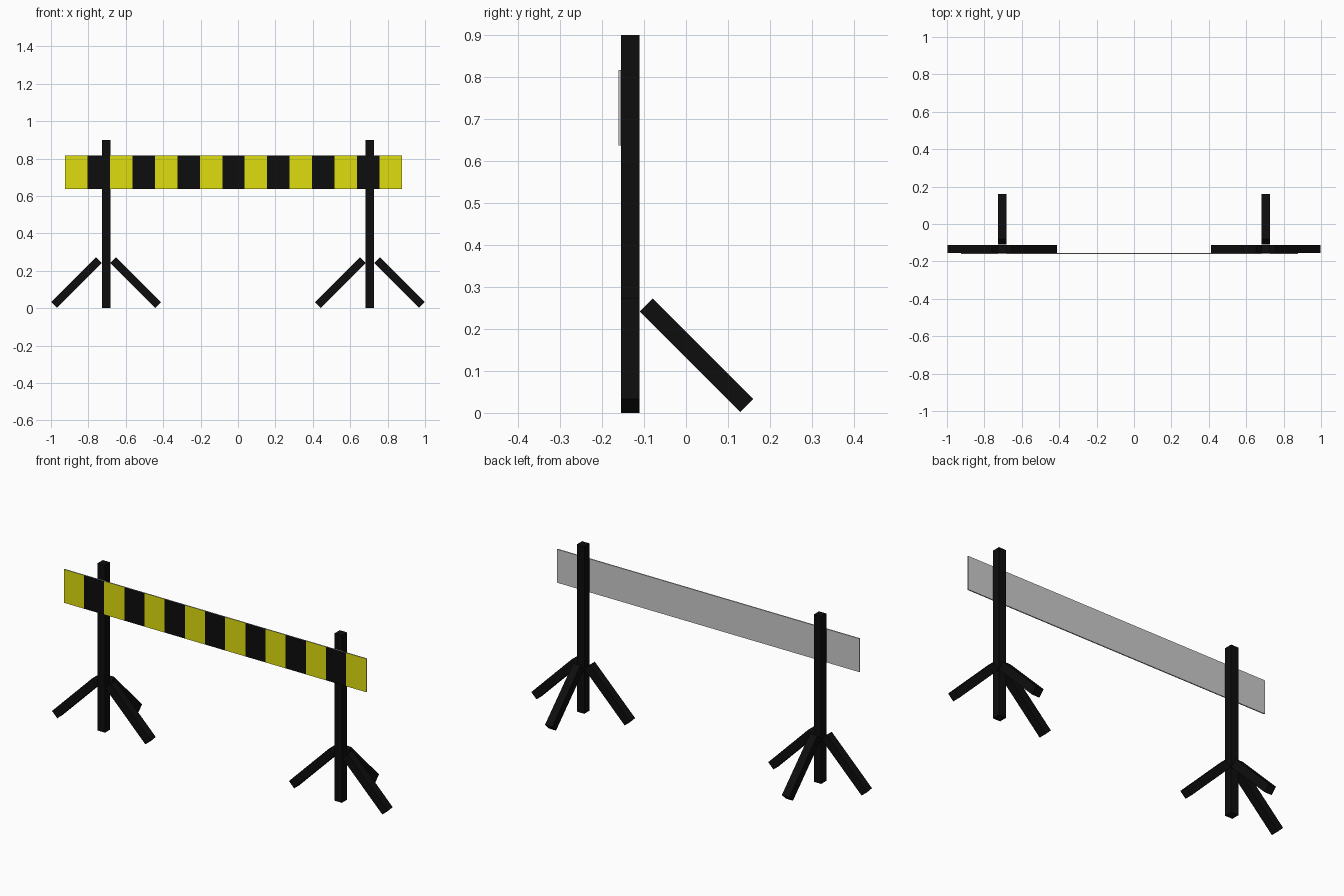
import bpy, bmesh
from math import pi, cos, sin
from mathutils import Matrix, Vector

if "Cube" in bpy.data.objects:
    bpy.data.objects.remove(bpy.data.objects["Cube"])

POST_X, POST_Y = 0.705, -0.133
T = 0.044                      # thickness of posts and legs


def material(name, rgb):
    m = bpy.data.materials.new(name)
    m.diffuse_color = (*rgb, 1)
    m.use_nodes = True
    m.node_tree.nodes["Principled BSDF"].inputs["Base Color"].default_value = m.diffuse_color
    return m


black = material("black", (0.004, 0.004, 0.004))
yellow = material("yellow", (0.73, 0.73, 0.005))
grey = material("grey", (0.6, 0.6, 0.6))


def box(name, size, matrix, mats, cuts=()):
    """Box of the given size, optionally sliced across x."""
    bm = bmesh.new()
    bmesh.ops.create_cube(bm, size=1, matrix=Matrix.Diagonal((*size, 1)))
    for x in cuts:
        bmesh.ops.bisect_plane(bm, geom=bm.verts[:] + bm.edges[:] + bm.faces[:],
                               plane_co=(x, 0, 0), plane_no=(1, 0, 0))
    bm.normal_update()
    mesh = bpy.data.meshes.new(name)
    bm.to_mesh(mesh)
    bm.free()
    for m in mats:
        mesh.materials.append(m)
    ob = bpy.data.objects.new(name, mesh)
    ob.matrix_world = matrix
    bpy.context.collection.objects.link(ob)
    return ob


# Two posts, each with three legs splayed at 45 degrees
for side, sx in (("left", -POST_X), ("right", POST_X)):
    box(f"{side}_post", (T, T, 0.9), Matrix.Translation((sx, POST_Y, 0.45)), [black])
    for leg, angle in (("left", pi), ("back", pi / 2), ("right", 0)):
        reach = 0.158          # leg centre, measured out from the post axis
        pos = Vector((sx + reach * cos(angle), POST_Y + reach * sin(angle), 0.137))
        mat = (Matrix.Translation(pos) @ Matrix.Rotation(angle, 4, 'Z')
               @ Matrix.Rotation(pi / 4, 4, 'Y'))
        box(f"{side}_stand_{leg}_leg", (0.339, T, T), mat, [black])

# Board with fifteen alternating stripes on its front face
W, N = 1.8, 15
stripe = W / N
board = box("striped_board", (W, 0.006, 0.18),
            Matrix.Translation((-0.024, -0.158, 0.727)), [grey, yellow, black],
            [-W / 2 + i * stripe for i in range(1, N)])
for f in board.data.polygons:
    if f.normal.y < -0.5:
        f.material_index = 1 + int((f.center.x + W / 2) / stripe) % 2
